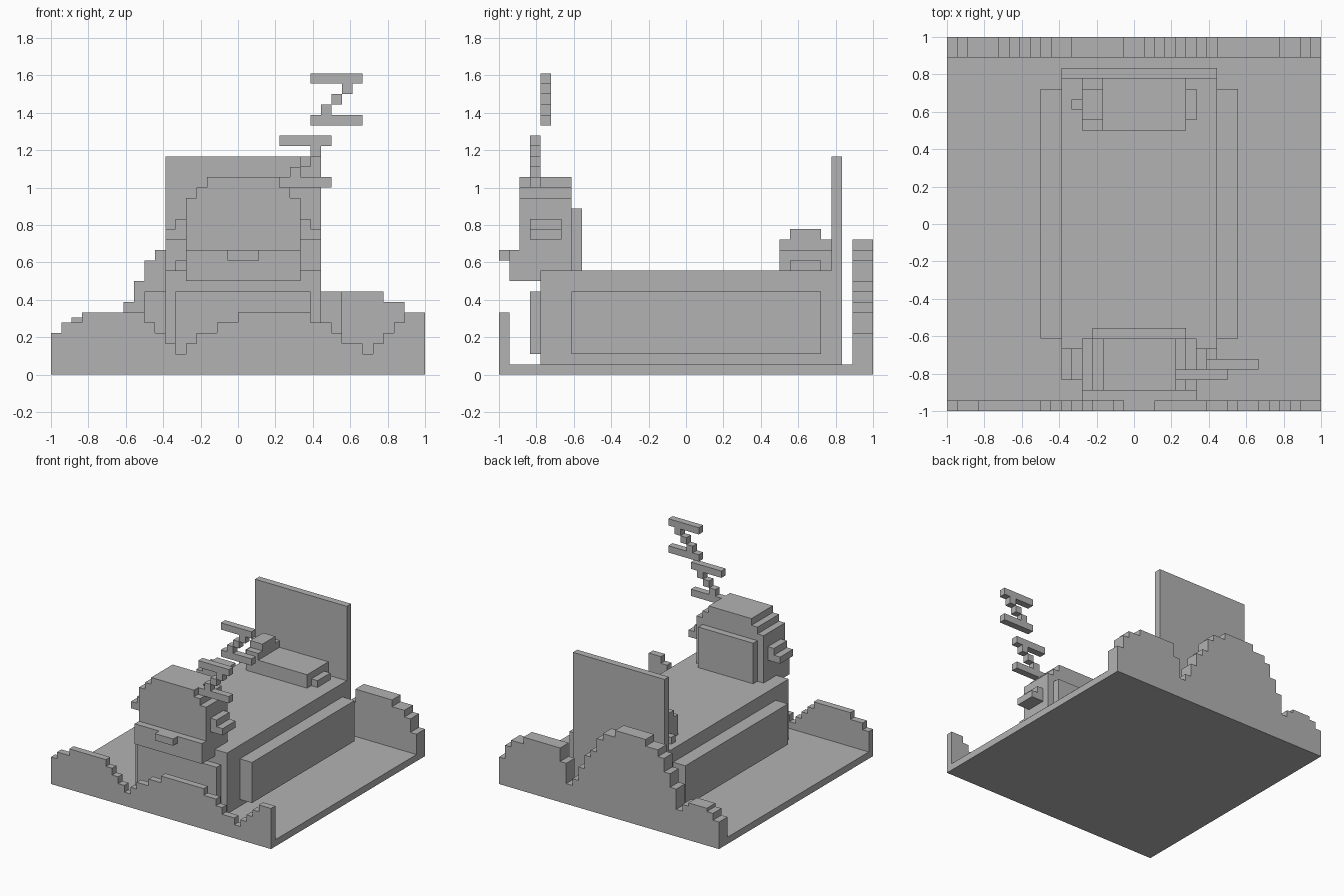
import bpy
import bmesh

if "Cube" in bpy.data.objects:
    bpy.data.objects.remove(bpy.data.objects["Cube"], do_unlink=True)

U = 2 / 36  # one voxel

grey = bpy.data.materials.new("plain_grey")
grey.use_nodes = True
tone = (0.45, 0.45, 0.45, 1)
grey.diffuse_color = tone
grey.node_tree.nodes["Principled BSDF"].inputs["Base Color"].default_value = tone


def point(x, y, z):
    return (x * U - 1, y * U - 1, z * U)


def finish(name, bm):
    bmesh.ops.recalc_face_normals(bm, faces=bm.faces[:])
    mesh = bpy.data.meshes.new(name)
    bm.to_mesh(mesh)
    bm.free()
    mesh.materials.append(grey)
    bpy.context.collection.objects.link(bpy.data.objects.new(name, mesh))


def extrude_profile(name, outline, y0, y1):
    """Extrude an x/z outline from y0 to y1, in voxels."""
    bm = bmesh.new()
    face = bm.faces.new([bm.verts.new(point(x, y0, z)) for x, z in outline])
    ext = bmesh.ops.extrude_face_region(bm, geom=[face])["geom"]
    moved = [v for v in ext if isinstance(v, bmesh.types.BMVert)]
    bmesh.ops.translate(bm, verts=moved, vec=(0, (y1 - y0) * U, 0))
    finish(name, bm)


def box(name, x0, x1, y0, y1, z0, z1):
    extrude_profile(name, [(x0, z0), (x1, z0), (x1, z1), (x0, z1)], y0, y1)


def skyline(name, runs, y0, y1):
    """Stepped wall: each run is (right end, height)."""
    outline, x = [], 0
    for end, height in runs:
        outline += [(x, height), (end, height)]
        x = end
    extrude_profile(name, [(0, 0)] + outline + [(x, 0)], y0, y1)


# Floor and stepped walls
box("floor", 0, 36, 0, 36, 0, 1)
skyline("front_wall", [(1, 4), (3, 5), (9, 6), (10, 5), (11, 4), (12, 3), (13, 2),
                       (14, 3), (16, 4), (18, 5), (25, 6), (27, 5), (28, 4),
                       (30, 3), (31, 2), (32, 3), (33, 4), (34, 5), (36, 6)], 0, 1)
skyline("back_wall", [(1, 4), (2, 5), (5, 5.5), (6, 5), (7, 4), (8, 7), (9, 9),
                      (10, 11), (12, 12), (17, 13), (19, 12), (20, 11), (21, 9),
                      (22, 8), (23, 6), (24, 4), (25, 3), (26, 6), (32, 8),
                      (34, 7), (35, 6), (36, 4)], 34, 36)

# Bed with side and front panels
box("bed", 11, 26, 4, 32, 1, 10)
box("headboard", 11, 26, 32, 33, 1, 21)
box("front_panel", 12, 25, 3, 4, 2, 8)
for side, x in (("right", 9), ("left", 26)):
    box(side + "_panel", x, x + 2, 7, 31, 2, 8)

# Cushion on the bed
box("cushion", 15, 23, 27, 32, 10, 12)
box("cushion_end", 13, 15, 27, 32, 10, 13)
box("cushion_ridge", 13, 15, 28, 31, 13, 14)
box("cushion_left_tab", 23, 24, 28, 31, 10, 11)
box("cushion_right_tab", 12, 13, 29, 30, 10, 11)

# Head with stepped crown, jaw, nose and ears
extrude_profile("head", [(13, 9), (24, 9), (24, 17), (23, 17), (23, 18), (22, 18),
                         (22, 19), (15, 19), (15, 18), (14, 18), (14, 17), (13, 17)], 2, 7)
box("jaw", 13, 24, 1, 2, 9, 12)
box("nose", 17, 20, 0, 1, 11, 12)
box("head_back", 14, 23, 7, 8, 10, 16)
for side, edge, out in (("right", 13, -1), ("left", 24, 1)):
    extrude_profile(side + "_ear", [(edge, 13), (edge + 2 * out, 13), (edge + 2 * out, 14),
                                    (edge + out, 14), (edge + out, 15), (edge, 15)], 3, 6)

# Two floating zigzags
for name, x, y, z in (("lower", 22, 3, 18), ("upper", 25, 4, 24)):
    for part, h in (("bottom", 0), ("top", 4)):
        box(f"{name}_zigzag_{part}", x, x + 5, y, y + 1, z + h, z + h + 1)
    for i in range(1, 4):
        box(f"{name}_zigzag_step_{i}", x + i, x + i + 1, y, y + 1, z + i, z + i + 1)
